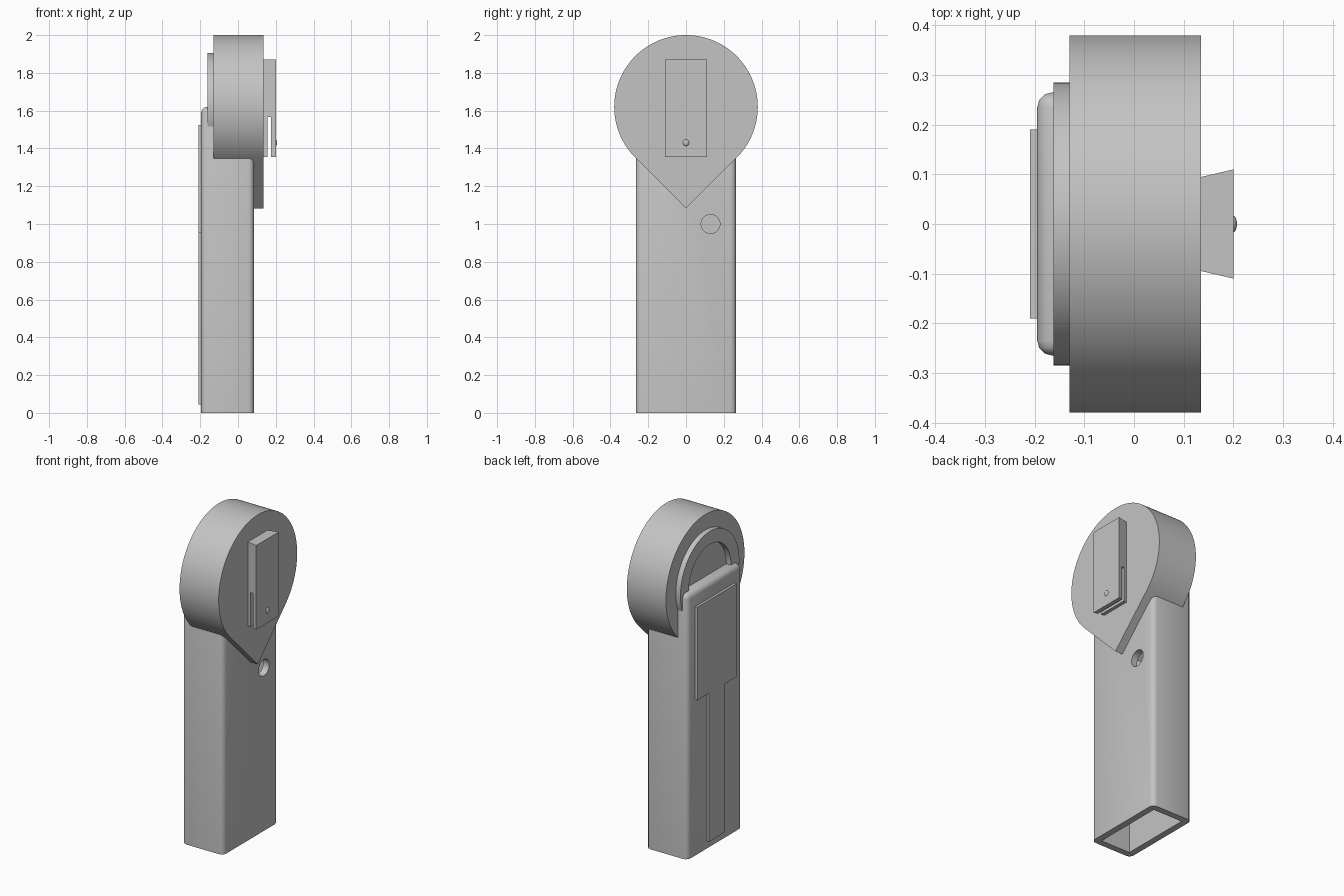
import bpy
import bmesh
from math import sin, cos, radians

cube = bpy.data.objects.get("Cube")
if cube:
    bpy.data.objects.remove(cube, do_unlink=True)

grey = bpy.data.materials.new("plain grey")
grey.use_nodes = True
GREY = (0.55, 0.55, 0.55, 1)
grey.diffuse_color = GREY
grey.node_tree.nodes["Principled BSDF"].inputs["Base Color"].default_value = GREY


def finish(name, bm):
    """Turn a bmesh into a named, coloured object with sharp edges kept."""
    bmesh.ops.recalc_face_normals(bm, faces=bm.faces)
    mesh = bpy.data.meshes.new(name)
    bm.to_mesh(mesh)
    bm.free()
    mesh.materials.append(grey)
    ob = bpy.data.objects.new(name, mesh)
    bpy.context.collection.objects.link(ob)
    smooth(ob)
    return ob


def smooth(ob):
    bpy.ops.object.select_all(action="DESELECT")
    ob.select_set(True)
    bpy.context.view_layer.objects.active = ob
    bpy.ops.object.shade_smooth_by_angle(angle=radians(32))


def arc(y, z, r, start=0, end=360, n=96):
    """Points on a circle in the y-z plane."""
    steps = n if end - start >= 360 else n + 1
    angles = [radians(start + (end - start) * i / n) for i in range(steps)]
    return [(y + r * cos(a), z + r * sin(a)) for a in angles]


def extrude(name, profile, x0, x1):
    """Extrude a y-z profile along x."""
    bm = bmesh.new()
    face = bm.faces.new([bm.verts.new((x0, y, z)) for y, z in profile])
    new = bmesh.ops.extrude_face_region(bm, geom=[face])["geom"]
    verts = [v for v in new if isinstance(v, bmesh.types.BMVert)]
    bmesh.ops.translate(bm, verts=verts, vec=(x1 - x0, 0, 0))
    return finish(name, bm)


def box(name, x0, x1, half_y, z0, z1, bevel=0):
    """Box symmetric in y; the bevel leaves the bottom edges square."""
    bm = bmesh.new()
    bmesh.ops.create_cube(bm, size=1)
    for v in bm.verts:
        v.co = (x1 if v.co.x > 0 else x0, v.co.y * 2 * half_y,
                z1 if v.co.z > 0 else z0)
    if bevel:
        edges = [e for e in bm.edges if max(v.co.z for v in e.verts) > z0]
        bmesh.ops.bevel(bm, geom=edges, offset=bevel, segments=3,
                        profile=0.5, affect="EDGES")
    return finish(name, bm)


def cut(ob, cutter):
    cutter.hide_render = True
    mod = ob.modifiers.new("cut", "BOOLEAN")
    mod.operation = "DIFFERENCE"
    mod.solver = "EXACT"
    mod.object = cutter
    bpy.ops.object.select_all(action="DESELECT")
    ob.select_set(True)
    bpy.context.view_layer.objects.active = ob
    bpy.ops.object.modifier_apply(modifier=mod.name)
    bpy.data.objects.remove(cutter, do_unlink=True)
    smooth(ob)


CENTRE = 1.62   # height of the head's axis
RADIUS = 0.38

# Hollow handle, open below, with a round side hole
handle = box("handle", -0.195, 0.085, 0.265, 0, CENTRE, bevel=0.03)
cut(handle, box("handle_cavity", -0.155, 0.045, 0.225, -0.1, 1.3))
cut(handle, extrude("side_hole", arc(0.13, 1.0, 0.05, n=48), 0, 0.2))

# Teardrop head: arc closed by two tangents meeting at a point
tip = (0, CENTRE - RADIUS * 2 ** 0.5)
extrude("head", arc(0, CENTRE, RADIUS, -45, 225) + [tip], -0.13, 0.135)

# Raised ring on the back of the head
ring = extrude("head_ring", arc(0, CENTRE, 0.285), -0.162, -0.128)
cut(ring, extrude("ring_hole", arc(0, CENTRE, 0.205), -0.2, -0.1))

# Keyhole-shaped cover: wide panel with a narrow strip below
half = [(0.19, 1.525), (0.19, 0.955), (0.075, 0.955), (0.075, 0.045)]
extrude("handle_cover", half + [(-y, z) for y, z in reversed(half)],
        -0.21, -0.19)

# Flared clip with a slot that opens at its lower end
clip = box("clip", 0.13, 0.2, 0.11, 1.355, 1.87)
for v in clip.data.vertices:
    if v.co.x < 0.15:
        v.co.y *= 0.85
cut(clip, box("clip_slot", 0.156, 0.174, 0.2, 1.3, 1.567))

# Small domed stud on the clip
bm = bmesh.new()
bmesh.ops.create_uvsphere(bm, u_segments=24, v_segments=12, radius=0.017)
bmesh.ops.scale(bm, verts=bm.verts, vec=(0.5, 1, 1))
bmesh.ops.translate(bm, verts=bm.verts, vec=(0.199, 0, 1.43))
finish("clip_stud", bm)
